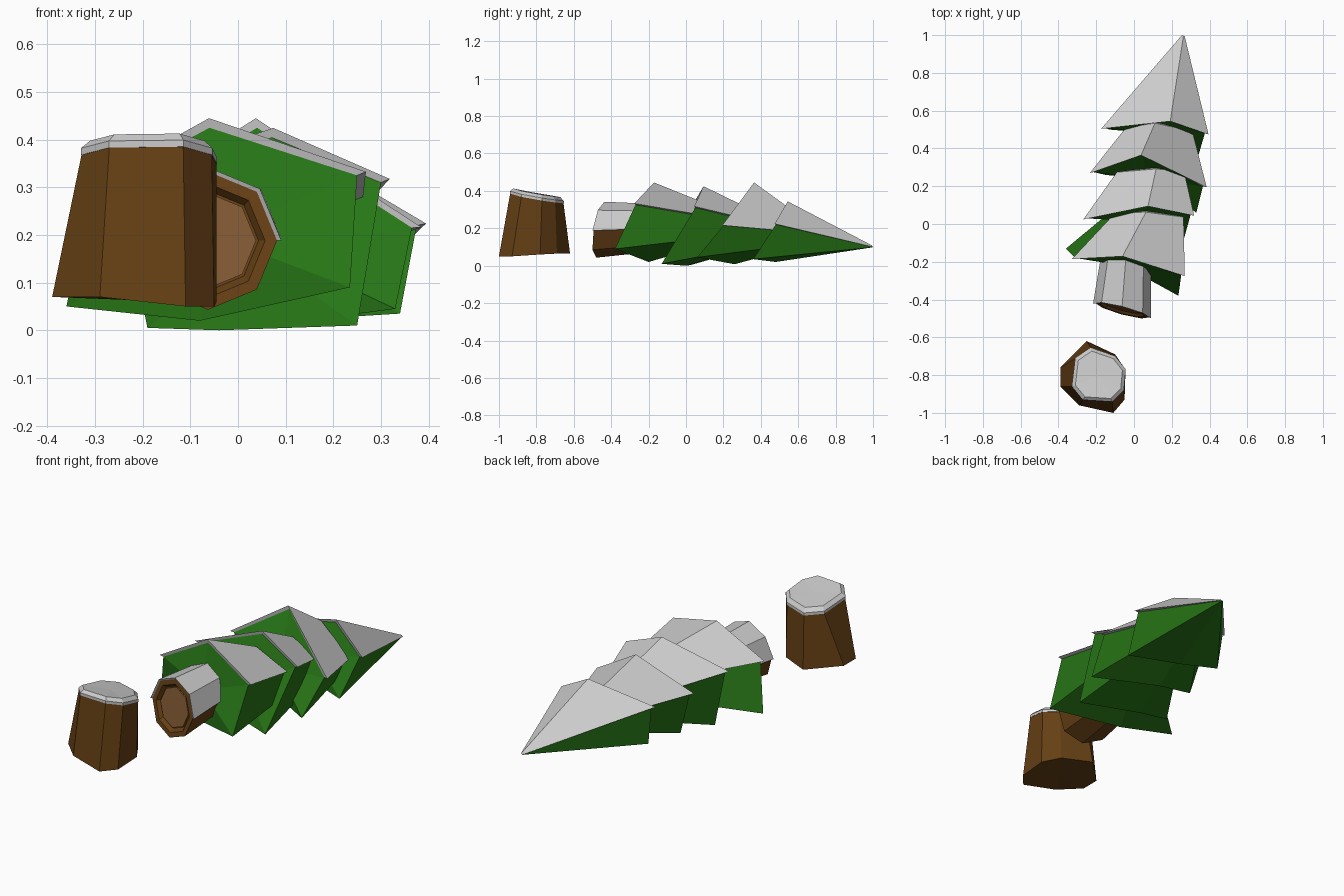
import bpy, bmesh, math
from mathutils import Vector as V

if "Cube" in bpy.data.objects:
    bpy.data.objects.remove(bpy.data.objects["Cube"])


def material(name, rgb):
    m = bpy.data.materials.new(name)
    m.diffuse_color = (*rgb, 1)
    m.use_nodes = True
    m.node_tree.nodes["Principled BSDF"].inputs["Base Color"].default_value = m.diffuse_color
    return m


GREEN = material("needles", (0.02, 0.18, 0.008))
BARK = material("bark", (0.13, 0.05, 0.007))
WOOD = material("cut wood", (0.22, 0.10, 0.033))


def loft(name, rings, mat=None, fans=True):
    """Flat-shaded skin through closed rings; the ends are fanned or filled."""
    bm = bmesh.new()
    rows = [[bm.verts.new(p) for p in ring] for ring in rings]
    n = len(rows[0])
    for a, b in zip(rows, rows[1:]):
        for i in range(n):
            j = (i + 1) % n
            bm.faces.new((a[i], a[j], b[j], b[i]))
    for row in (rows[0], rows[-1]):
        if fans:
            c = bm.verts.new(sum((v.co for v in row), V()) / n)
            for i in range(n):
                bm.faces.new((row[i], row[(i + 1) % n], c))
        else:
            bm.faces.new(row)
    bmesh.ops.recalc_face_normals(bm, faces=bm.faces)
    me = bpy.data.meshes.new(name)
    bm.to_mesh(me)
    bm.free()
    ob = bpy.data.objects.new(name, me)
    bpy.context.collection.objects.link(ob)
    if mat:
        me.materials.append(mat)
    return ob


def snow_strip(name, base, top, cb, ct, t, tt):
    """Snow slab lying on the upper faces between two open profiles."""
    def section(pts, c, t):
        outer = []
        for p in pts:
            d = V((p.x - c.x, 0, p.z - c.z)).normalized()
            outer.append(p + d * t - V((0, 0.006, 0)))
        return outer + list(reversed(pts))
    loft(name, [section(base, cb, t), section(top, ct, tt)], fans=False)


# Branch tiers: skirt corners (left, peak, right, low right, bottom, low left),
# skirt centre, upper centre, upper scale
tiers = [
    ([(-.31, -.18, .29), (-.06, -.165, .425), (.25, -.27, .325), (.235, -.38, .09),
      (-.08, -.20, .02), (-.36, -.13, .05)], (-.05, -.2, .2), (.07, .06, .2), .58),
    ([(-.25, .03, .30), (.07, .10, .405), (.30, .05, .31), (.25, -.13, .01),
      (-.04, 0, 0), (-.19, .03, .005)], (.03, .03, .2), (.09, .28, .19), .58),
    ([(-.215, .275, .27), (.04, .37, .425), (.365, .20, .215), (.33, .06, .045),
      (.05, .26, .008), (-.15, .26, .04)], (.07, .25, .2), (.13, .51, .18), .54),
    ([(-.155, .51, .27), (.185, .55, .325), (.375, .48, .22), (.34, .36, .035),
      (.10, .48, .02), (-.13, .50, .07)], (.13, .49, .17), (.258, .998, .1), .012),
]
for k, (pts, c, ct, s) in enumerate(tiers, 1):
    base = [V(p) for p in pts]
    c, ct = V(c), V(ct)
    top = []
    for p in base:
        q = ct + (p - c) * s
        q.y = ct.y + (p.y - c.y) * 0.25 * min(1, s * 2)
        top.append(q)
    loft(f"branch_tier_{k}", [base, top], GREEN)
    snow_strip(f"tier_snow_{k}", base[:3], top[:3], c, ct, 0.02, 0.02 if s > .1 else 0.008)


# Fallen trunk with a hollowed sloping cut
def trunk_ring(c, r, tilt):
    out = []
    for i in range(8):
        a = math.pi / 4 * i
        x, z = r * math.cos(a), r * math.sin(a)
        out.append(V((c[0] + x, c[1] + tilt * (-.27 * x + .17 * z), c[2] + z)))
    return out


near, far = (-.063, -.455, .188), (-.04, -.13, .2)
outer, back = trunk_ring(near, .145, 1), trunk_ring(far, .12, 0)
recess = trunk_ring((-.062, -.435, .188), .105, 1)
loft("fallen_trunk", [recess, trunk_ring(near, .12, 1), outer, back], BARK)
loft("trunk_cut", [trunk_ring((-.062, -.442, .188), .1, 1),
                   trunk_ring((-.062, -.42, .188), .1, 1)], WOOD)
snow_strip("trunk_snow", outer[:5], back[:5], V(near), V(far), .009, .009)

# Stump with flared foot
foot = [(-.25, -.62, .065), (-.10, -.69, .065), (-.045, -.78, .06), (-.05, -.93, .05),
        (-.11, -1.0, .05), (-.29, -.96, .07), (-.39, -.86, .07), (-.39, -.76, .07)]
rim = [(-.23, -.655, .335), (-.10, -.70, .34), (-.045, -.77, .35), (-.055, -.88, .37),
       (-.115, -.94, .387), (-.27, -.93, .385), (-.328, -.86, .37), (-.31, -.71, .345)]
foot, rim = [V(p) for p in foot], [V(p) for p in rim]
loft("stump", [foot, rim], BARK)

# Snow cap on the stump
mid = sum(rim, V()) / 8


def cap(scale, lift):
    return [mid + (p - mid) * scale + V((0, 0, lift)) for p in rim]


loft("stump_snow", [cap(1.01, -.002), cap(1.01, .012), cap(.88, .029)])
